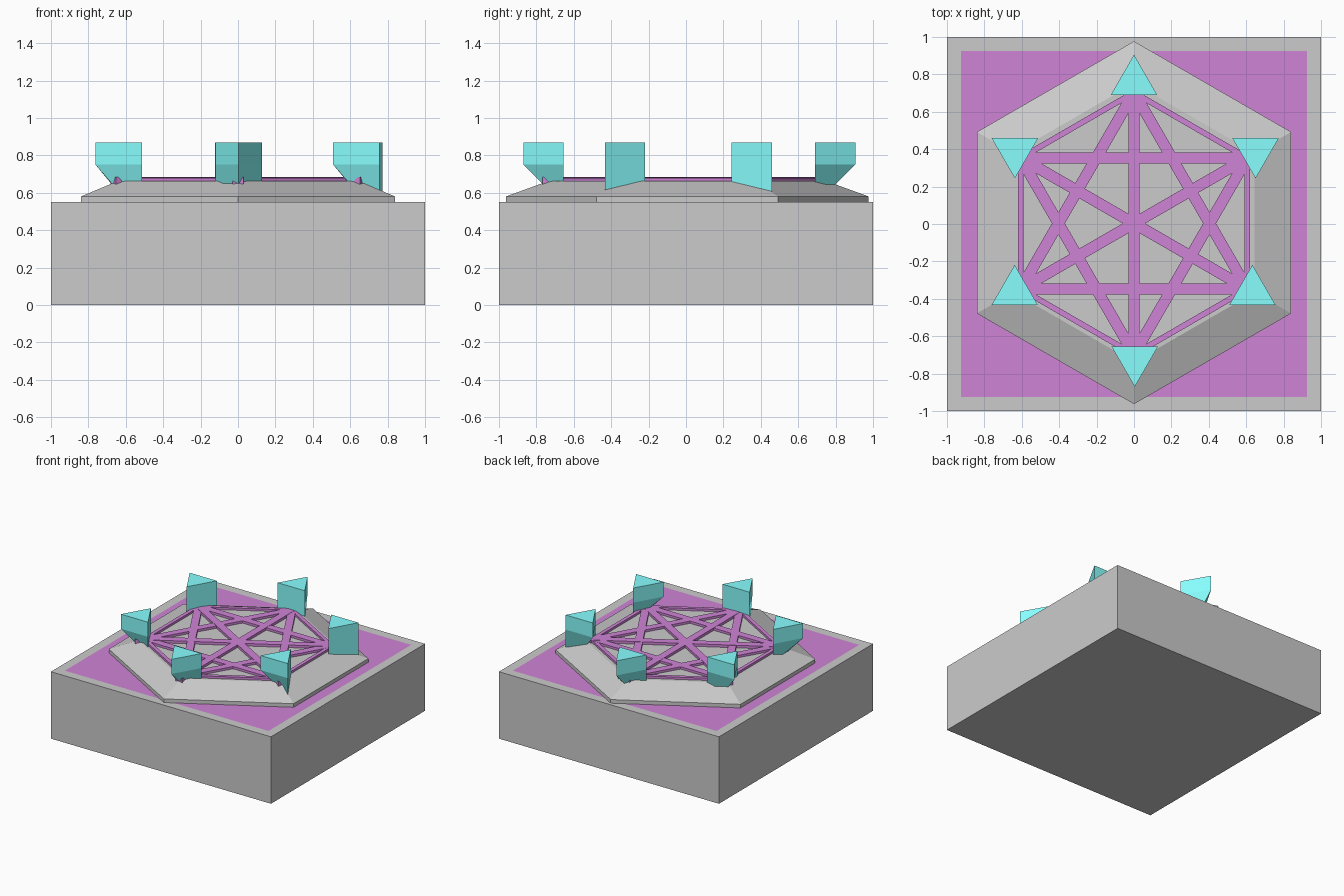
import bpy, bmesh
from math import radians, cos, sin, atan2
from mathutils import Vector

if "Cube" in bpy.data.objects:
    bpy.data.objects.remove(bpy.data.objects["Cube"])


def material(name, rgb):
    m = bpy.data.materials.new(name)
    m.diffuse_color = (*rgb, 1)
    m.use_nodes = True
    m.node_tree.nodes["Principled BSDF"].inputs["Base Color"].default_value = m.diffuse_color
    return m


purple = material("purple", (0.62, 0.23, 0.67))
teal = material("teal", (0.25, 1.0, 1.0))
grey = material("grey", (0.8, 0.8, 0.8))


def add(name, bm, *mats):
    bmesh.ops.recalc_face_normals(bm, faces=bm.faces)
    me = bpy.data.meshes.new(name)
    bm.to_mesh(me)
    bm.free()
    for m in mats:
        me.materials.append(m)
    ob = bpy.data.objects.new(name, me)
    bpy.context.collection.objects.link(ob)
    return ob


def loft(name, rings, *mats):
    """Closed solid through rings of equal point count."""
    bm = bmesh.new()
    vs = [[bm.verts.new(p) for p in r] for r in rings]
    n = len(rings[0])
    for a, b in zip(vs, vs[1:]):
        for i in range(n):
            j = (i + 1) % n
            bm.faces.new((a[i], a[j], b[j], b[i]))
    bm.faces.new(vs[0][::-1])
    bm.faces.new(vs[-1])
    return add(name, bm, *mats)


def ngon(n, r, z, start, cx=0, cy=0):
    return [Vector((cx + r * cos(radians(start + i * 360 / n)),
                    cy + r * sin(radians(start + i * 360 / n)), z)) for i in range(n)]


# Base block with a flush purple panel inset in its top
bm = bmesh.new()
bmesh.ops.create_cube(bm, size=1)
for v in bm.verts:
    v.co = (v.co.x * 2, v.co.y * 2, (v.co.z + 0.5) * 0.55)
top = max(bm.faces, key=lambda f: f.calc_center_median().z)
bmesh.ops.inset_region(bm, faces=[top], thickness=0.105)
top.material_index = 1
add("base_block", bm, grey, purple)

# Bevelled hexagonal plate
CY = 0.007
loft("hexagon_plate", [ngon(6, r, z, 30, 0, CY)
                       for r, z in ((0.97, 0.545), (0.97, 0.58), (0.745, 0.662))])


# Lattice bars joining every pair of hexagon corners
def bar(name, a, b, width, z0, z1, extend):
    d = (b - a).normalized()
    a, b = a - d * extend, b + d * extend
    s = Vector((-d.y, d.x, 0)) * width / 2
    loft(name, [[p + Vector((0, 0, z)) for p in (a - s, b - s, b + s, a + s)]
                for z in (z0, z1)], purple)


corners = ngon(6, 0.7, 0, 30, 0, 0.003)
for i in range(6):
    for j in range(i + 1, 6):
        step = min(j - i, 6 - j + i)
        width, z0, z1, ext = {1: (0.03, 0.650, 0.680, 0.0),
                              2: (0.06, 0.650, 0.681, 0.03),
                              3: (0.06, 0.645, 0.683, 0.07)}[step]
        bar(f"lattice_bar_{i}{j}", corners[i], corners[j], width, z0, z1, ext)


# Triangular blocks, one corner chamfered underneath: centre x, y, chamfered corner angle
def prong(name, x, y, ang):
    upper = [ngon(3, 0.143, z, ang, x, y) for z in (0.75, 0.87)]
    low = ngon(3, 0.143, 0.60, ang, x, y)
    low[0] -= Vector((cos(radians(ang)), sin(radians(ang)), 0)) * 0.15
    loft(name, [low] + upper, teal)


for k, spec in enumerate([(0.0, 0.762, 90), (0.004, -0.727, 270),
                          (-0.637, 0.387, 150), (0.65, 0.387, 150),
                          (-0.638, -0.362, 210), (0.633, -0.362, 210)]):
    prong(f"triangle_block_{k + 1}", *spec)
